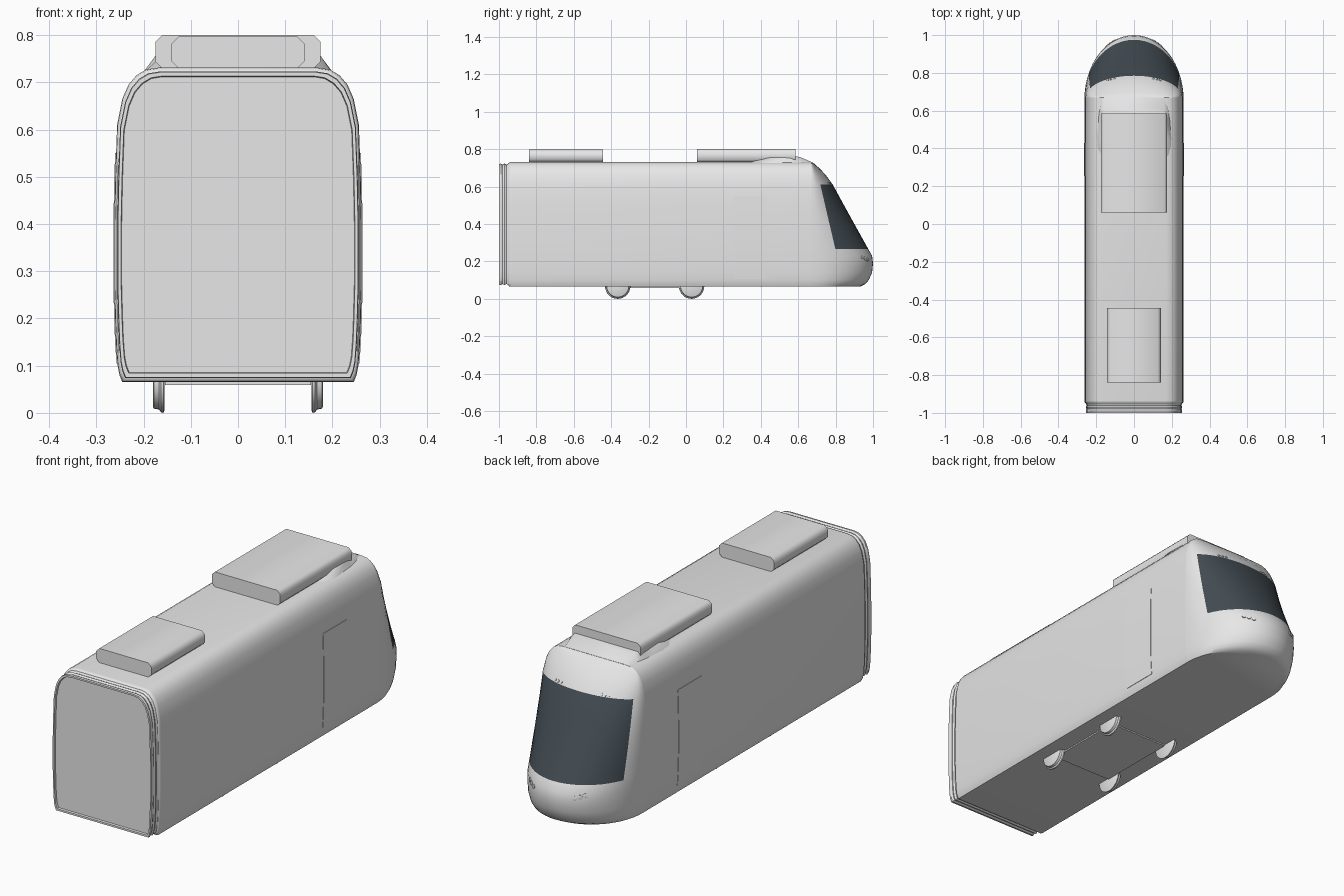
import bpy, bmesh, math
from math import sin, cos, radians, pi
from mathutils import Vector

cube = bpy.data.objects.get("Cube")
if cube:
    bpy.data.objects.remove(cube, do_unlink=True)


def material(name, rgb):
    m = bpy.data.materials.new(name)
    m.use_nodes = True
    m.diffuse_color = (*rgb, 1)
    node = next(n for n in m.node_tree.nodes if n.type == 'BSDF_PRINCIPLED')
    node.inputs["Base Color"].default_value = (*rgb, 1)
    return m


GREY = material("light grey", (0.8, 0.8, 0.8))
GLASS = material("dark glass", (0.055, 0.072, 0.085))


def finish(name, bm, mats=(GREY,), angle=50):
    bmesh.ops.recalc_face_normals(bm, faces=bm.faces)
    for f in bm.faces:
        f.smooth = True
    me = bpy.data.meshes.new(name)
    bm.to_mesh(me)
    bm.free()
    for m in mats:
        me.materials.append(m)
    me.set_sharp_from_angle(angle=radians(angle))
    ob = bpy.data.objects.new(name, me)
    bpy.context.collection.objects.link(ob)
    return ob


def loft(name, rings, angle=50):
    """Skin closed rings of points and cap both ends."""
    bm = bmesh.new()
    vs = [[bm.verts.new(p) for p in ring] for ring in rings]
    n = len(vs[0])
    for a, b in zip(vs, vs[1:]):
        for i in range(n):
            j = (i + 1) % n
            bm.faces.new((a[i], a[j], b[j], b[i]))
    bm.faces.new(vs[0])
    bm.faces.new(vs[-1])
    return finish(name, bm, angle=angle)


# Half section of the body: (half width, height, nose reach in y)
SECTION = [(.245, .065, .93), (.251, .08, .96), (.255, .1, .977), (.258, .14, .995),
           (.26, .19, 1.0), (.261, .23, .995), (.262, .265, .975), (.262, .4, .9),
           (.26, .5, .845), (.256, .61, .785), (.245, .665, .745), (.232, .695, .716),
           (.215, .715, .695), (.195, .727, .68), (.17, .731, .67)]
SEAM = .67


def at_height(z):
    """Half width and nose reach at a height."""
    for (w0, z0, r0), (w1, z1, r1) in zip(SECTION, SECTION[1:]):
        if z <= z1:
            t = (z - z0) / (z1 - z0)
            return w0 + t * (w1 - w0), r0 + t * (r1 - r0)
    return SECTION[-1][0], SECTION[-1][2]


def nose_point(z, deg):
    w, reach = at_height(z)
    a = radians(deg)
    return Vector((w * cos(a), SEAM + (reach - SEAM) * sin(a), z))


def body_ring(y, s):
    half = [(w * s, .41 + (z - .41) * s) for w, z, _ in SECTION]
    return [(x, y, z) for x, z in half] + [(-x, y, z) for x, z in reversed(half)]


# Main shell and ribbed gangway end with a recessed panel
loft("body_shell", [body_ring(y, s) for y, s in
                    ((-.95, .98), (-.945, .995), (-.935, 1), (SEAM, 1))])
ribs = [(-.94 - .01 * i, .975 if i % 2 else .96) for i in range(6)]
loft("gangway_bellows", [body_ring(y, s) for y, s in
                         ribs + [(-1, .97), (-1, .945), (-.99, .94)]], angle=30)

# Rounded nose with the windscreen as coloured faces
side = [0, 6, 12, 18]
angles = side + [25 + 6.5 * i for i in range(21)] + [180 - a for a in reversed(side)]
bm = bmesh.new()
rows = [[bm.verts.new(nose_point(z, a)) for a in angles] for _, z, _ in SECTION]
for r, (lo, hi) in enumerate(zip(rows, rows[1:])):
    z = (SECTION[r][1] + SECTION[r + 1][1]) / 2
    for c in range(len(angles) - 1):
        f = bm.faces.new((lo[c], lo[c + 1], hi[c + 1], hi[c]))
        if .265 < z < .61 and 25 <= angles[c] and angles[c + 1] <= 155:
            f.material_index = 1
bm.faces.new(rows[0])
bm.faces.new([r[0] for r in rows] + rows[-1][1:-1] + [r[-1] for r in reversed(rows)])
finish("nose", bm, (GREY, GLASS))


# Roof equipment boxes with chamfered long edges
def roof_box(name, hw, y0, y1, top, c):
    low = .73
    half = [(hw - c, low), (hw, low + c), (hw, top - c), (hw - c, top)]
    prof = half + [(-x, z) for x, z in reversed(half)]
    loft(name, [[(x, y, z) for x, z in prof] for y in (y0, y1)])


roof_box("front_roof_box", .175, .06, .585, .80, .014)
roof_box("rear_roof_box", .142, -.84, -.445, .797, .016)

# Low fairing beneath the front box, sloping to the nose
loft("roof_fairing", [[(hw, y, .722), (hw - .025, y, z), (.025 - hw, y, z), (-hw, y, .722)]
                      for y, hw, z in ((.35, .185, .734), (.4, .198, .745), (.45, .2, .756),
                                       (.56, .192, .765), (.61, .185, .758), (SEAM, .18, .732))])

# Doors and wheels on both sides
heights = [.105, .15, .2, .265, .4, .5, .55]
for s, label in ((1, "left"), (-1, "right")):
    outer = [(s * (at_height(z)[0] + .002), z) for z in heights]
    inner = [(s * (at_height(z)[0] - .005), z) for z in reversed(heights)]
    loft(label + "_door", [[(x, y, z) for x, z in outer + inner] for y in (.255, .43)])
    for y, end in ((.03, "front"), (-.365, "rear")):
        loft(f"{label}_{end}_wheel",
             [[(s * x, y + r * cos(k * pi / 16), .068 + r * sin(k * pi / 16))
               for k in range(32)]
              for x, r in ((.156, .064), (.158, .068), (.163, .067), (.167, .061),
                           (.178, .059), (.18, .055))], angle=30)

# Shallow bogie plate between the wheels
loft("bogie_plate", [[(.155, y, .059), (.155, y, .07), (-.155, y, .07), (-.155, y, .059)]
                     for y in (-.365, .03)])


# Small round lamps lying on the nose surface
def lamp(name, z, deg, r):
    p = nose_point(z, deg)
    u = (nose_point(z, deg + 1) - p).normalized()
    v = (nose_point(z + .01, deg) - p).normalized()
    n = u.cross(v).normalized()
    v = n.cross(u)
    loft(name, [[p + n * d + (u * cos(k * pi / 6) + v * sin(k * pi / 6)) * q
                 for k in range(12)] for d, q in ((-.004, r), (.003, r), (.004, r * .7))])


for label, mirror in (("left", False), ("right", True)):
    for i in range(3):
        deg = 57 + 4.5 * i
        deg = 180 - deg if mirror else deg
        lamp(f"{label}_headlamp_{i + 1}", .222 - .006 * i, deg, .01)
        lamp(f"{label}_upper_lamp_{i + 1}", .618, deg, .006)
